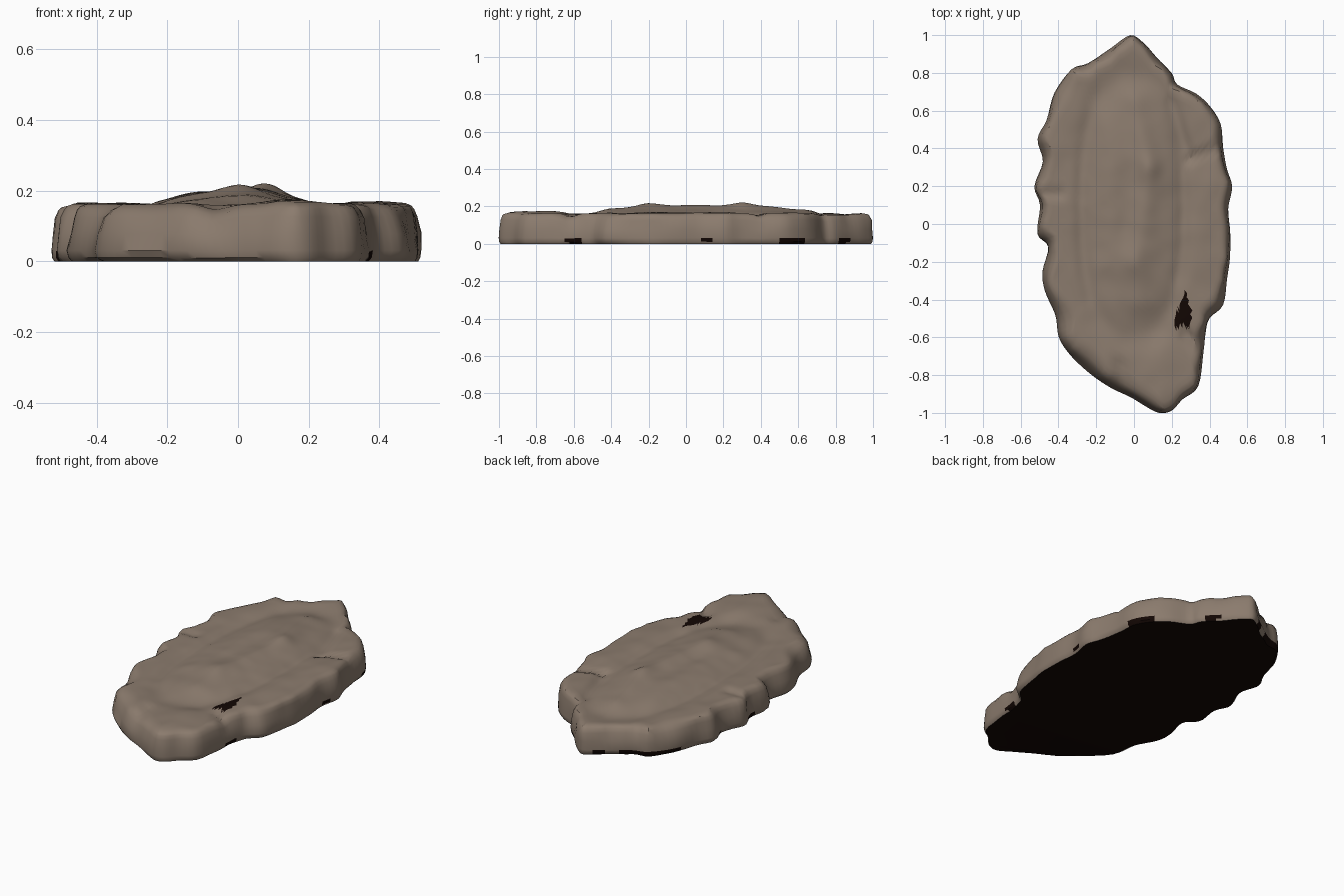
import bpy, bmesh, math
from mathutils import Vector, noise

if "Cube" in bpy.data.objects:
    bpy.data.objects.remove(bpy.data.objects["Cube"], do_unlink=True)


def make_material(name, colour):
    mat = bpy.data.materials.new(name)
    mat.use_nodes = True
    mat.diffuse_color = (*colour, 1)
    mat.node_tree.nodes["Principled BSDF"].inputs["Base Color"].default_value = (*colour, 1)
    return mat


stone = make_material("brown stone", (0.26, 0.2, 0.155))
underside = make_material("near black underside", (0.006, 0.002, 0.001))

# Chipped rim of the slab, clockwise from the back tip
OUTLINE = [
    (-.02, 1), (.05, .96), (.12, .88), (.2, .8), (.23, .74), (.33, .69), (.41, .62),
    (.46, .53), (.47, .4), (.49, .3), (.52, .2), (.5, .08), (.51, -.05), (.51, -.18),
    (.49, -.3), (.47, -.43), (.4, -.5), (.38, -.58), (.37, -.68), (.34, -.86),
    (.26, -.93), (.2, -.99), (.13, -1), (.05, -.96), (-.02, -.92), (-.12, -.87),
    (-.22, -.8), (-.33, -.7), (-.4, -.6), (-.42, -.48), (-.47, -.35), (-.48, -.25),
    (-.45, -.12), (-.51, -.05), (-.5, .1), (-.53, .2), (-.48, .33), (-.51, .45),
    (-.46, .55), (-.42, .7), (-.33, .82), (-.24, .85), (-.12, .93)]
STEPS = 4
TOP_RINGS = 30


def smooth_outline(points):
    """Catmull-Rom subdivision of a closed outline."""
    pts = [Vector((x, y, 0)) for x, y in points]
    n = len(pts)
    out = []
    for i in range(n):
        a, b, c, d = (pts[(i + k) % n] for k in (-1, 0, 1, 2))
        for s in range(STEPS):
            t = s / STEPS
            out.append(.5 * (2 * b + (c - a) * t + (2 * a - 5 * b + 4 * c - d) * t ** 2
                             + (3 * b - a - 3 * c + d) * t ** 3))
    return out


def stroke(p, start, end, width):
    """Soft mask around a line segment: one on the line, zero away from it."""
    a, b = Vector((*start, 0)), Vector((*end, 0))
    t = max(0, min(1, (p - a).dot(b - a) / (b - a).length_squared))
    return math.exp(-((p - a.lerp(b, t)).length / width) ** 2)


def smoothstep(low, high, v):
    t = max(0, min(1, (v - low) / (high - low)))
    return t * t * (3 - 2 * t)


# Ridges and creases: start, end, width, height
STROKES = [
    ((.0, .65), (.08, .3), .06, .014),
    ((.08, .3), (.01, -.2), .06, .014),
    ((.01, -.2), (.03, -.4), .09, .016),
    ((-.12, .5), (-.13, -.2), .07, .008),
    ((.2, .65), (.3, .35), .03, -.014),
    ((.3, .35), (.44, .4), .025, -.014),
    ((.27, -.58), (.38, -.67), .03, -.02),
    ((-.52, .16), (-.4, .16), .03, -.014),
    ((-.07, -.75), (-.05, -.9), .04, -.014),
    ((.14, -.7), (.15, -.9), .08, .012),
    ((.38, .2), (.35, -.2), .08, .01)]


def top_height(p):
    """Weathered top: raised oval middle inside a shallow moat."""
    q = Vector(((p.x + .01) / .27, (p.y - .09) / .69, 0))
    r = (abs(q.x) ** 2.5 + abs(q.y) ** 2.5) ** .4
    z = .163 - .014 * math.exp(-((r - 1) / .13) ** 2)
    z += .027 * (1 - smoothstep(.3, 1, r))
    z += sum(h * stroke(p, a, b, w) for a, b, w, h in STROKES)
    return z + .008 * noise.noise(p * 4) + .003 * noise.noise(p * 11)


def side_inset(p):
    """How far the top edge leans in at a point on the rim."""
    chips = abs(noise.noise(p * 6 + Vector((3, 7, 1))))
    return .025 + .05 * chips + .035 * stroke(p, (-.4, -.55), (-.1, -.9), .14)


rim = smooth_outline(OUTLINE)
count = len(rim)
inward = []
for i in range(count):
    tangent = rim[(i + 3) % count] - rim[i - 3]
    inward.append(Vector((tangent.y, -tangent.x, 0)).normalized())

bm = bmesh.new()
rings = []


def add_ring(points):
    rings.append([bm.verts.new(p) for p in points])


# Broken sides: share of the lean and share of the edge height at each level
SIDE = [(.35, 0), (.1, .07), (0, .2), (.15, .5), (.4, .8), (.7, .94), (1, 1)]
edge = [p + n * side_inset(p) for p, n in zip(rim, inward)]
for lean, level in SIDE:
    ring = []
    for p, e in zip(rim, edge):
        q = p.lerp(e, lean)
        bulge = .012 * noise.noise(Vector((p.x * 5, p.y * 5, level * 2))) * level * (1 - level) * 4
        q += (e - p).normalized() * bulge
        q.z = (top_height(e) - .006) * level
        ring.append(q)
    add_ring(ring)

# Top surface drawn in towards the middle
for k in range(1, TOP_RINGS):
    ring = []
    for e in edge:
        q = e * (1 - k / TOP_RINGS)
        q.z = top_height(q)
        ring.append(q)
    add_ring(ring)

for low, high in zip(rings, rings[1:]):
    for i in range(count):
        j = (i + 1) % count
        bm.faces.new((low[i], low[j], high[j], high[i]))

centre = bm.verts.new((0, 0, top_height(Vector((0, 0, 0)))))
for i in range(count):
    bm.faces.new((rings[-1][i], rings[-1][(i + 1) % count], centre))
bm.faces.new(rings[0])
bmesh.ops.recalc_face_normals(bm, faces=bm.faces)

# Dark underside, dark chips along the foot, and one dark pit on the top
for f in bm.faces:
    c = f.calc_center_median()
    flat = Vector((c.x, c.y, 0))
    foot = c.z < .025 and noise.noise(flat * 4) > .2
    pit = (c.z > .1 and -.54 < c.y < -.35
           and abs(c.x - .265 - .1 * (c.y + .45)) < .04 * smoothstep(-.33, -.5, c.y))
    f.material_index = 1 if c.z < .002 or foot or pit else 0

mesh = bpy.data.meshes.new("stone_slab")
bm.to_mesh(mesh)
bm.free()
mesh.materials.append(stone)
mesh.materials.append(underside)
slab = bpy.data.objects.new("stone_slab", mesh)
bpy.context.collection.objects.link(slab)

bpy.ops.object.select_all(action='DESELECT')
slab.select_set(True)
bpy.context.view_layer.objects.active = slab
bpy.ops.object.shade_smooth_by_angle(angle=math.radians(35))
